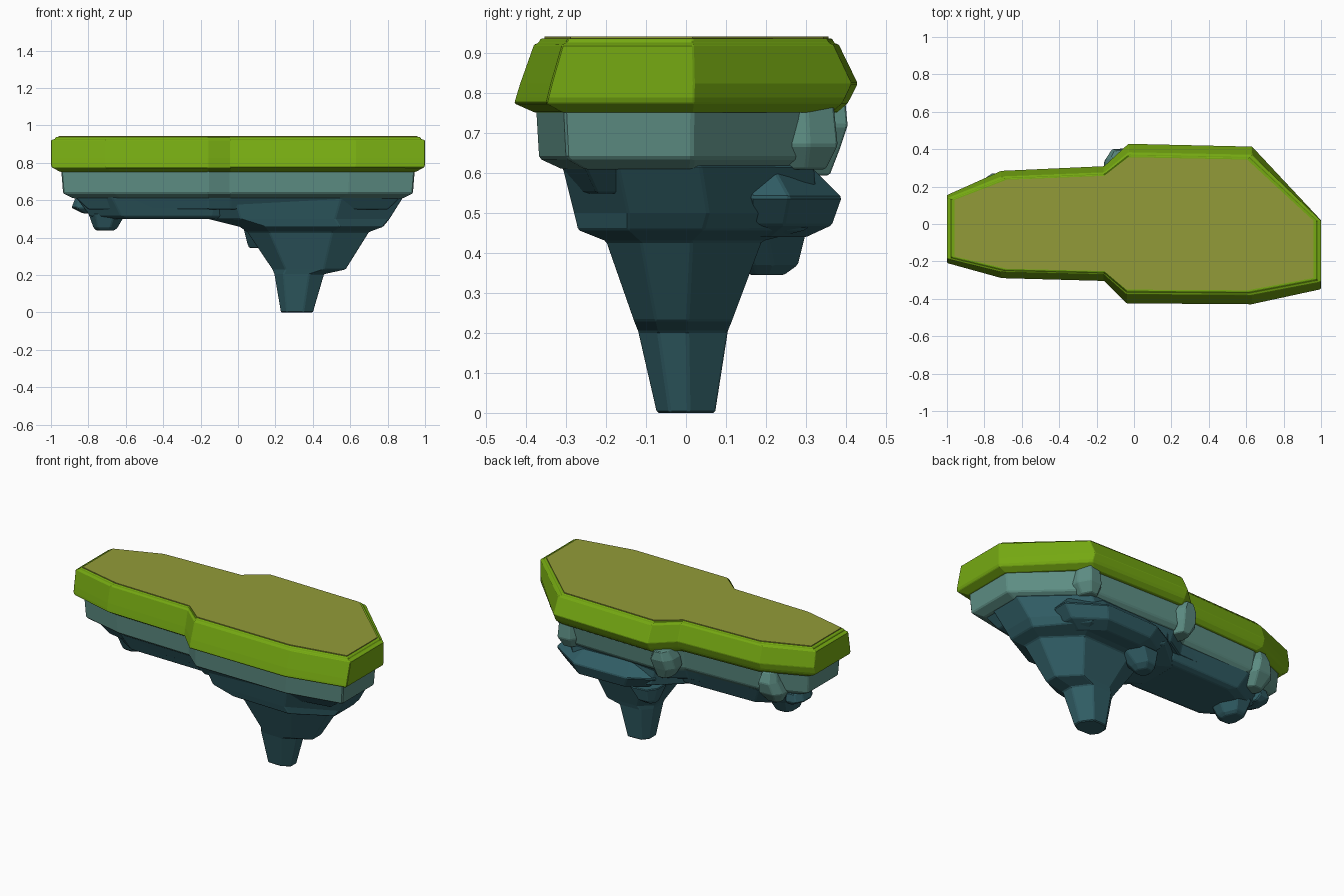
import bpy, bmesh

def material(name, rgb):
    m = bpy.data.materials.new(name)
    m.diffuse_color = (*rgb, 1)
    return m

GRASS = material("grass_green", (0.18, 0.40, 0.006))
SOIL = material("olive_top", (0.29, 0.33, 0.04))
PALE = material("pale_rock", (0.11, 0.27, 0.23))
DARK = material("dark_rock", (0.03, 0.11, 0.13))

def loft(name, rings, mat, bevel=0.006):
    """Closed solid skinned through rings of equal point count, bottom to top."""
    bm = bmesh.new()
    loops = [[bm.verts.new(p) for p in ring] for ring in rings]
    n = len(loops[0])
    for a, b in zip(loops, loops[1:]):
        for i in range(n):
            j = (i + 1) % n
            bm.faces.new((a[i], a[j], b[j], b[i]))
    bm.faces.new(loops[0][::-1])
    bm.faces.new(loops[-1])
    bmesh.ops.recalc_face_normals(bm, faces=bm.faces[:])
    me = bpy.data.meshes.new(name)
    bm.to_mesh(me)
    bm.free()
    me.materials.append(mat)
    ob = bpy.data.objects.new(name, me)
    bpy.context.collection.objects.link(ob)
    if bevel:
        mod = ob.modifiers.new("edge_bevel", 'BEVEL')
        mod.width = bevel
        mod.segments = 1
        mod.limit_method = 'ANGLE'
        mod.angle_limit = 0.4
    return ob

# Island plan outline, widest size
PLAN = [(-1, -.21), (-.71, -.29), (-.16, -.305), (-.04, -.425), (.63, -.43), (1, -.35),
        (1, .02), (.63, .415), (-.03, .43), (-.16, .31), (-.71, .285), (-1, .155)]

def plan(z, sx, front, back):
    """Plan outline: ends pulled in by sx, front and back depths scaled."""
    return [(x * sx if abs(x) > .5 else x, y * (front if y < 0 else back), z) for x, y in PLAN]

# Rock cross-section in a unit box
ROCK = [(0, .3), (.18, .02), (.70, 0), (1, .22), (1, .55), (.72, 1), (.2, .97), (0, .7)]

def rock(name, levels, mat, bevel=0.005):
    """Rock from levels of (z, x0, x1, y0, y1)."""
    loft(name, [[(x0 + u * (x1 - x0), y0 + v * (y1 - y0), z) for u, v in ROCK]
                for z, x0, x1, y0, y1 in levels], mat, bevel)

# Grass slab with overhanging lip and top rim
loft("grass_slab", [plan(*r) for r in (
    (.752, .95, .88, .88), (.775, .995, 1, .94), (.79, 1, .99, .96), (.825, 1, .965, 1),
    (.922, 1, .885, .89), (.926, .98, .86, .865), (.938, .975, .845, .85))], GRASS, 0.003)
loft("olive_top", [plan(.92, .96, .825, .83), plan(.943, .96, .825, .83)], SOIL, 0)

# Pale rock band
loft("pale_band", [plan(*r) for r in (
    (.61, .88, .72, .74), (.637, .935, .855, .80), (.76, .945, .872, .84))], PALE)

# Dark underside: root layer, main spike and left lobe
loft("dark_layer", [plan(*r) for r in (
    (.55, .80, .64, .66), (.62, .875, .73, .74))], DARK)
rock("main_spike", [
    (0, .23, .40, -.073, .073), (.205, .195, .46, -.12, .105), (.23, .185, .575, -.13, .115),
    (.43, .05, .70, -.20, .19), (.458, .01, .775, -.27, .30), (.50, -.16, .81, -.28, .33),
    (.62, -.22, .885, -.31, .32)], DARK)
rock("left_lobe", [
    (.50, -.72, .12, -.15, .16), (.515, -.79, .14, -.18, .19), (.62, -.87, .20, -.22, .23)], DARK)

# Dark boulders on the underside
rock("lobe_knob", [(.437, -.755, -.665, -.06, .06), (.452, -.772, -.645, -.08, .08),
                   (.53, -.80, -.60, -.11, .12)], DARK)
rock("end_boulder", [(.53, -.83, -.77, .0, .12), (.56, -.89, -.76, -.03, .15),
                     (.61, -.87, -.76, -.02, .14)], DARK)
rock("back_ledge", [(.44, .12, .58, .1, .30), (.47, .06, .66, .1, .365),
                    (.54, .0, .72, .1, .39), (.61, .05, .66, .1, .32)], DARK)
rock("small_knob", [(.345, .06, .14, .16, .245), (.37, .05, .17, .14, .28),
                    (.45, .03, .24, .08, .30)], DARK)

# Pale boulders along the back
rock("corner_boulder", [(.61, .54, .63, .24, .35), (.67, .52, .67, .22, .38),
                        (.77, .53, .66, .22, .37)], PALE)
rock("waist_boulder", [(.595, -.12, -.03, .24, .36), (.66, -.16, 0, .22, .385),
                       (.72, -.15, .01, .22, .405), (.775, -.12, -.03, .25, .40)], PALE)
rock("left_boulder", [(.56, -.78, -.68, .12, .20), (.63, -.82, -.64, .10, .26),
                      (.70, -.79, -.66, .10, .275), (.76, -.77, -.68, .10, .25)], PALE)
